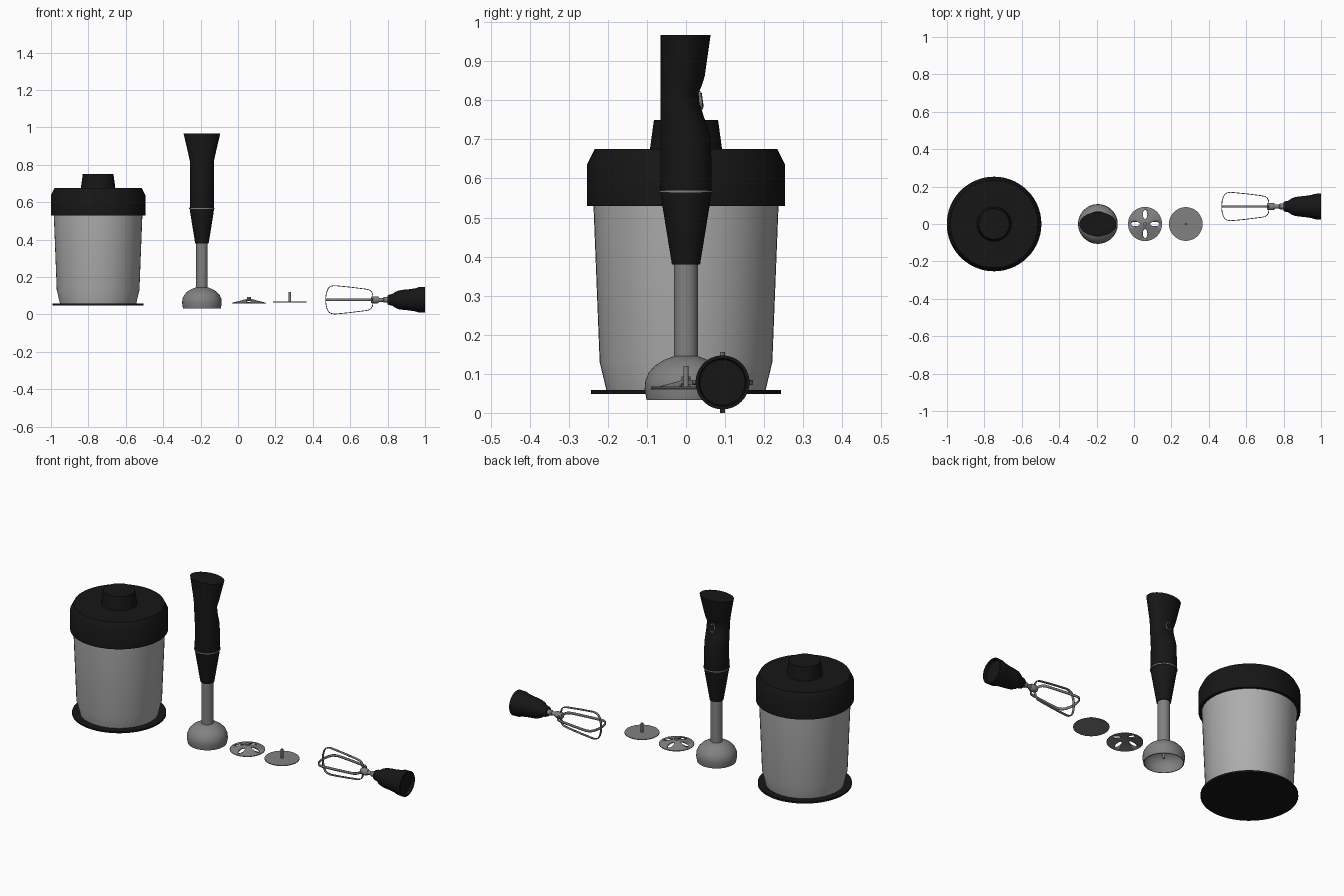
import bpy, bmesh
from math import sin, cos, pi, radians
from mathutils import Matrix, Vector

if "Cube" in bpy.data.objects:
    bpy.data.objects.remove(bpy.data.objects["Cube"])

black = bpy.data.materials.new("black_plastic")
black.diffuse_color = (0.008, 0.008, 0.008, 1)
black.use_nodes = True
black.node_tree.nodes["Principled BSDF"].inputs["Base Color"].default_value = black.diffuse_color
metal = bpy.data.materials.new("metal")
metal.diffuse_color = (0.22, 0.22, 0.22, 1)
metal.use_nodes = True
metal.node_tree.nodes["Principled BSDF"].inputs["Base Color"].default_value = metal.diffuse_color
clear = bpy.data.materials.new("jar_plastic")
clear.diffuse_color = (0.42, 0.42, 0.42, 1)
clear.use_nodes = True
clear.node_tree.nodes["Principled BSDF"].inputs["Base Color"].default_value = clear.diffuse_color


def finish(name, bm, mat, angle=30):
    bmesh.ops.remove_doubles(bm, verts=bm.verts, dist=1e-6)
    bmesh.ops.recalc_face_normals(bm, faces=bm.faces)
    me = bpy.data.meshes.new(name)
    bm.to_mesh(me)
    bm.free()
    ob = bpy.data.objects.new(name, me)
    bpy.context.collection.objects.link(ob)
    me.materials.append(mat)
    bpy.ops.object.select_all(action='DESELECT')
    ob.select_set(True)
    bpy.context.view_layer.objects.active = ob
    bpy.ops.object.shade_smooth_by_angle(angle=radians(angle))
    return ob


def loft(name, sections, mat, loc=(0, 0, 0), rot=None, n=56):
    """Sections are (z, rx, y_min, y_max); zero radius closes to a point."""
    bm = bmesh.new()
    rings = []
    for z, rx, y0, y1 in sections:
        c, ry = (y0 + y1) / 2, (y1 - y0) / 2
        rings.append([bm.verts.new((rx * cos(2 * pi * i / n), c + ry * sin(2 * pi * i / n), z))
                      for i in range(n)])
    for a, b in zip(rings, rings[1:]):
        for i in range(n):
            bm.faces.new((a[i], a[(i + 1) % n], b[(i + 1) % n], b[i]))
    bmesh.ops.dissolve_degenerate(bm, dist=1e-6, edges=bm.edges)
    if rot:
        bmesh.ops.transform(bm, matrix=rot, verts=bm.verts)
    bmesh.ops.translate(bm, vec=loc, verts=bm.verts)
    return finish(name, bm, mat)


def lathe(name, profile, mat, loc=(0, 0, 0), rot=None, n=56):
    return loft(name, [(z, r, -r, r) for r, z in profile], mat, loc, rot, n)


# Chopper jar with base and lid
JAR = (-0.748, 0, 0)
lathe("jar_base", [(0, .048), (.243, .048), (.243, .058), (0, .058)], black, JAR)
lathe("jar_body", [(0, .055), (.203, .055), (.221, .13), (.237, .535), (0, .535)], clear, JAR)
lathe("jar_lid", [(0, .53), (.253, .53), (.253, .637), (.234, .675), (0, .675)], black, JAR)
lathe("lid_knob", [(.093, .67), (.082, .75), (0, .75)], black, JAR)

# Hand blender: handle, trim ring, shaft, bell and drive pin
HAND = (-0.193, 0, 0)
handle = [(.38, 0, 0, 0), (.38, .036, -.036, .036), (.54, .062, -.062, .062),
          (.567, .065, -.066, .066), (.70, .064, -.065, .064), (.73, .064, -.065, .056),
          (.76, .064, -.065, .045), (.79, .064, -.065, .036), (.82, .064, -.065, .033),
          (.84, .069, -.065, .041), (.862, .0735, -.065, .048), (.967, .098, -.065, .063),
          (.967, 0, 0, 0)]
loft("blender_handle", handle, black, HAND)
lathe("trim_ring", [(.06, .564), (.068, .564), (.068, .569), (.06, .569)], metal, HAND)
lathe("blender_shaft", [(.031, .135), (.031, .385)], metal, HAND)
lathe("blender_bell", [(0, .132), (.03, .132), (.06, .122), (.085, .107), (.098, .085), (.102, .06),
                       (.097, .033), (.101, .033), (.106, .06), (.104, .083), (.095, .104),
                       (.078, .122), (.055, .136), (.031, .145), (0, .145)], metal, HAND)
lathe("drive_pin", [(0, .06), (.006, .06), (.006, .135)], metal, HAND, n=20)

# Power button on the back grip
to_back = Matrix.Rotation(radians(-82), 4, 'X')
for name, r, h, mat in (("button_ring", .016, .004, metal), ("button", .0125, .007, black)):
    rot = to_back @ Matrix.Diagonal((1, 1.5, 1, 1))
    lathe(name, [(r, -.012), (r, h), (0, h)], mat, (-.193, .036, .80), rot, 32)

# Beating disc: shallow cone with four radial slots
disc = lathe("slotted_disc", [(0, .076), (.015, .076), (.091, .058), (.091, .062), (.016, .082),
                              (.011, .084), (.011, .093), (0, .093)], metal, (.059, 0, 0))
for k in range(4):
    spin = Matrix.Rotation(k * pi / 2, 4, 'Z')
    slot = lathe("slot_cutter", [(0, -.1), (1, -.1), (1, .1), (0, .1)], metal,
                 Vector((.059, 0, .07)) + spin @ Vector((.051, 0, 0)),
                 spin @ Matrix.Diagonal((.024, .012, 1, 1)), 24)
    slot.hide_render = True
    mod = disc.modifiers.new("slot", 'BOOLEAN')
    mod.operation, mod.object, mod.solver = 'DIFFERENCE', slot, 'EXACT'
    bpy.context.view_layer.objects.active = disc
    bpy.ops.object.modifier_apply(modifier=mod.name)
    bpy.data.objects.remove(slot)

# Flat whipping disc with pin
lathe("flat_disc", [(0, .064), (.09, .064), (.09, .068), (0, .068)], metal, (.277, 0, 0))
lathe("disc_pin", [(.0065, .066), (.0065, .12), (0, .12)], metal, (.277, 0, 0), n=20)

# Whisk lying along x
WHISK = (0, .0935, .078)
along_x = Matrix.Rotation(pi / 2, 4, 'Y')
lathe("whisk_handle", [(0, .80), (.024, .80), (.029, .812), (.031, .825), (.043, .842), (.050, .86),
                       (.054, .885), (.056, .91), (.061, .945), (.068, .968), (.069, 1.0),
                       (.061, 1.0), (.058, .985), (0, .985)], black, WHISK, along_x)
lathe("whisk_rod", [(0, .745), (.011, .745), (.011, .775), (.015, .78), (.015, .805)],
      metal, WHISK, along_x, 28)
lathe("whisk_collar", [(0, .712), (.016, .712), (.019, .718), (.019, .745), (.014, .755), (0, .755)],
      metal, WHISK, along_x, 28)

# Crossed flat wire loops, mirrored halves joined into one closed strip
half = [(.722, .012), (.719, .033), (.712, .046), (.700, .054), (.68, .058), (.60, .068), (.54, .074),
        (.515, .076), (.498, .073), (.485, .065), (.477, .05), (.471, .028), (.469, .01)]
path = half + [(x, -d) for x, d in reversed(half)]
for name, ang in (("whisk_loop_upright", 0), ("whisk_loop_flat", pi / 2)):
    bm = bmesh.new()
    turn = Matrix.Translation(WHISK) @ Matrix.Rotation(ang, 4, 'X')
    rows = [[bm.verts.new(turn @ Vector((x, w, d))) for w in (-.0065, .0065)] for x, d in path]
    for a, b in zip(rows, rows[1:] + rows[:1]):
        bm.faces.new((a[0], a[1], b[1], b[0]))
    loop = finish(name, bm, metal, 40)
    mod = loop.modifiers.new("thickness", 'SOLIDIFY')
    mod.thickness, mod.offset = .004, 0
